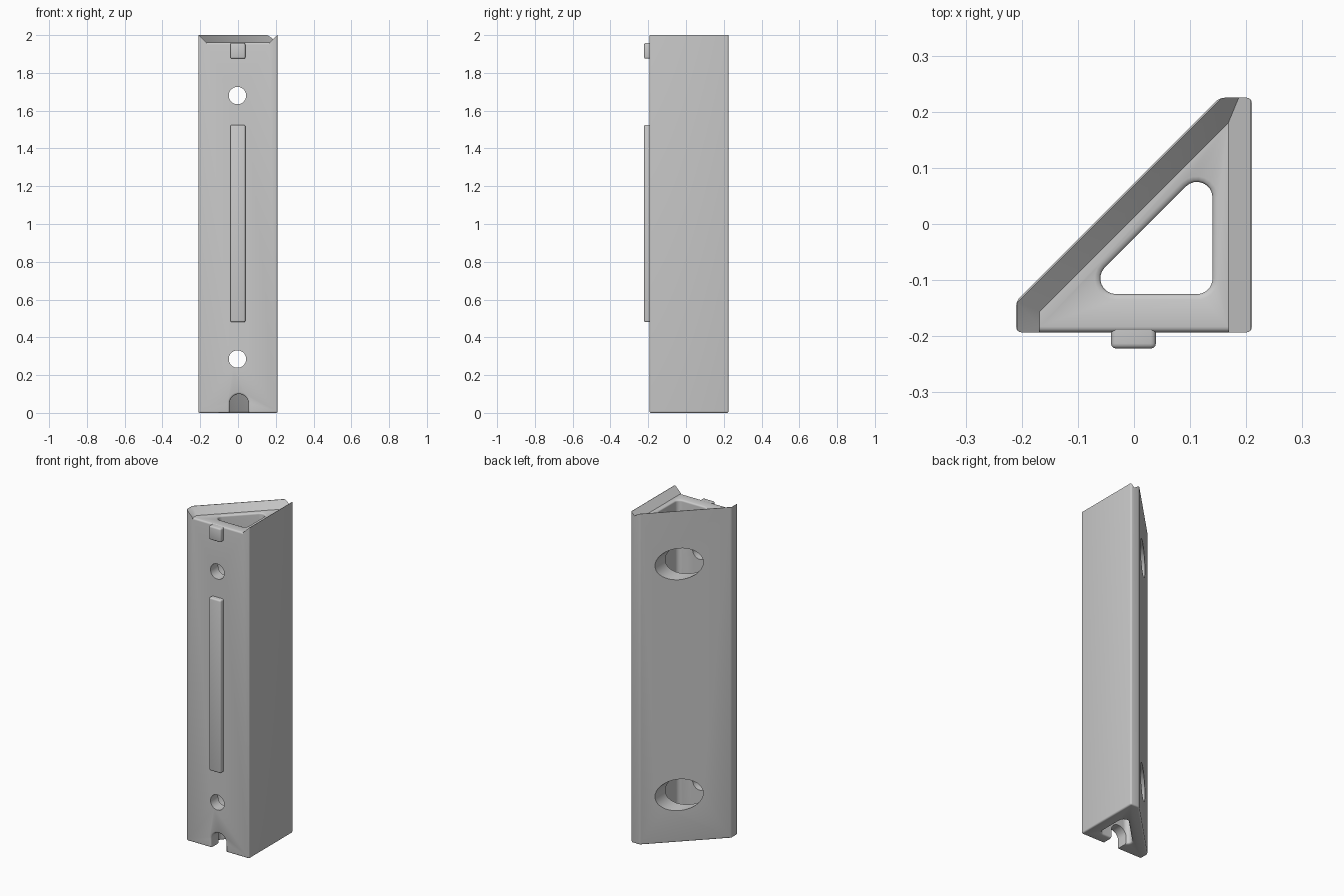
import bpy, bmesh
from math import sin, cos, pi, sqrt, radians
from mathutils import Vector

if "Cube" in bpy.data.objects:
    bpy.data.objects.remove(bpy.data.objects["Cube"], do_unlink=True)

GREY = (0.6, 0.6, 0.6, 1)
grey = bpy.data.materials.new("plain grey")
grey.use_nodes = True
grey.diffuse_color = GREY
grey.node_tree.nodes["Principled BSDF"].inputs["Base Color"].default_value = GREY

HALF, FRONT, BACK, TOP, FLOOR = 0.21, -0.193, 0.225, 2.0, 1.96
FILLET = 0.01


def make_object(name, bm):
    bmesh.ops.recalc_face_normals(bm, faces=bm.faces)
    mesh = bpy.data.meshes.new(name)
    bm.to_mesh(mesh)
    bm.free()
    mesh.materials.append(grey)
    obj = bpy.data.objects.new(name, mesh)
    bpy.context.collection.objects.link(obj)
    return obj


def loft(name, rings):
    """Skin a stack of equal-length rings and cap both ends."""
    bm = bmesh.new()
    rows = [[bm.verts.new(p) for p in ring] for ring in rings]
    n = len(rows[0])
    for a, b in zip(rows, rows[1:]):
        for i in range(n):
            j = (i + 1) % n
            bm.faces.new((a[i], a[j], b[j], b[i]))
    bm.faces.new(rows[0])
    bm.faces.new(rows[-1])
    return make_object(name, bm)


def flare(depth):
    """Outward growth of an opening with a rounded rim."""
    t = min(max(depth, 0), FILLET)
    return FILLET - sqrt(FILLET ** 2 - (FILLET - t) ** 2)


def smooth(obj):
    bpy.ops.object.select_all(action='DESELECT')
    obj.select_set(True)
    bpy.context.view_layer.objects.active = obj
    bpy.ops.object.shade_smooth_by_angle(angle=radians(35))


def carve(target, cutter):
    mod = target.modifiers.new("cut", 'BOOLEAN')
    mod.operation, mod.solver, mod.object = 'DIFFERENCE', 'EXACT', cutter
    bpy.context.view_layer.objects.active = target
    bpy.ops.object.modifier_apply(modifier=mod.name)
    bpy.data.objects.remove(cutter, do_unlink=True)


DEPTHS = [FILLET * k / 4 for k in range(5)]

# Triangular body with rounded uprights and bottom edge
outline = [(-HALF, FRONT), (HALF, FRONT), (HALF, BACK), (0.152, BACK), (-HALF, -0.137)]
bm = bmesh.new()
base = bm.faces.new([bm.verts.new((x, y, 0)) for x, y in outline])
ext = bmesh.ops.extrude_face_region(bm, geom=[base])
bmesh.ops.translate(bm, vec=(0, 0, TOP),
                    verts=[v for v in ext["geom"] if isinstance(v, bmesh.types.BMVert)])
bmesh.ops.recalc_face_normals(bm, faces=bm.faces)
edges = [e for e in bm.edges if min(v.co.z for v in e.verts) < 0.1]
bmesh.ops.bevel(bm, geom=edges, offset=0.009, segments=4, profile=0.5, affect='EDGES')
body = make_object("corner_body", bm)


# Sloped tray sunk into the top, open to the front
def tray_ring(h):
    left, right, diag = -0.168 - h, 0.168 + h, 0.012 + h * sqrt(2)
    plan = [(left, -0.4), (right, -0.4), (right, right + diag), (left, left + diag)]
    return [(x, y, FLOOR + h) for x, y in plan]


carve(body, loft("tray_cutter", [tray_ring(0), tray_ring(0.08)]))

# Rounded front edge of the tray floor
profile = [(FRONT + FILLET - FILLET * sin(a), FLOOR - FILLET + FILLET * cos(a))
           for a in [pi / 2 * k / 4 for k in range(5)]]
profile += [(FRONT - 0.02, FLOOR - FILLET), (FRONT - 0.02, FLOOR + 0.01),
            (FRONT + FILLET, FLOOR + 0.01)]
carve(body, loft("edge_cutter", [[(x, y, z) for y, z in profile] for x in (-0.168, 0.168)]))


# Rounded triangular shaft running the full height
def shaft_ring(z):
    r = 0.028 + flare(min(z, FLOOR - z))
    pts = []
    for cx, cy, start, sweep in ((-0.032, -0.097, 135, 135), (0.112, -0.097, 270, 90),
                                 (0.112, 0.047, 0, 135)):
        for k in range(9):
            a = radians(start + sweep * k / 8)
            pts.append((cx + r * cos(a), cy + r * sin(a), z))
    return pts


levels = [-0.05] + DEPTHS + [FLOOR - d for d in reversed(DEPTHS)] + [TOP + 0.05]
carve(body, loft("shaft_cutter", [shaft_ring(z) for z in levels]))


# Round bores along y, and the arched notch at the foot
def circle(x, z, r, y, n=40):
    return [(x + r * cos(2 * pi * k / n), y, z + r * sin(2 * pi * k / n)) for k in range(n)]


for z in (0.285, 1.68):
    bore = [circle(-0.003, z, 0.046, y) for y in (-0.3, -0.08)]
    carve(body, loft("screw_cutter", bore))
    carve(body, loft("access_cutter", [circle(-0.003, z, 0.095, y) for y in (-0.12, 0.4)]))


def arch(y, r):
    pts = [(0.005 + r * cos(pi * k / 16), y, 0.05 + r * sin(pi * k / 16)) for k in range(17)]
    return pts + [(0.005 - r, y, -0.05), (0.005 + r, y, -0.05)]


rims = [(FRONT - 0.05, FILLET)] + [(FRONT + d, flare(d)) for d in DEPTHS] + [(-0.08, 0)]
carve(body, loft("notch_cutter", [arch(y, 0.05 + g) for y, g in rims]))
smooth(body)


# Raised rail and locating peg on the front
def front_block(name, low, high):
    bm = bmesh.new()
    bmesh.ops.create_cube(bm, size=1)
    for v in bm.verts:
        v.co = Vector((v.co.x * 0.08 - 0.001, -0.222 if v.co.y < 0 else -0.185,
                       low if v.co.z < 0 else high))
    outer = [e for e in bm.edges if any(v.co.y < -0.2 for v in e.verts)]
    bmesh.ops.bevel(bm, geom=outer, offset=0.009, segments=3, profile=0.5, affect='EDGES')
    smooth(make_object(name, bm))


front_block("front_rail", 0.48, 1.525)
front_block("front_peg", 1.875, 1.958)
